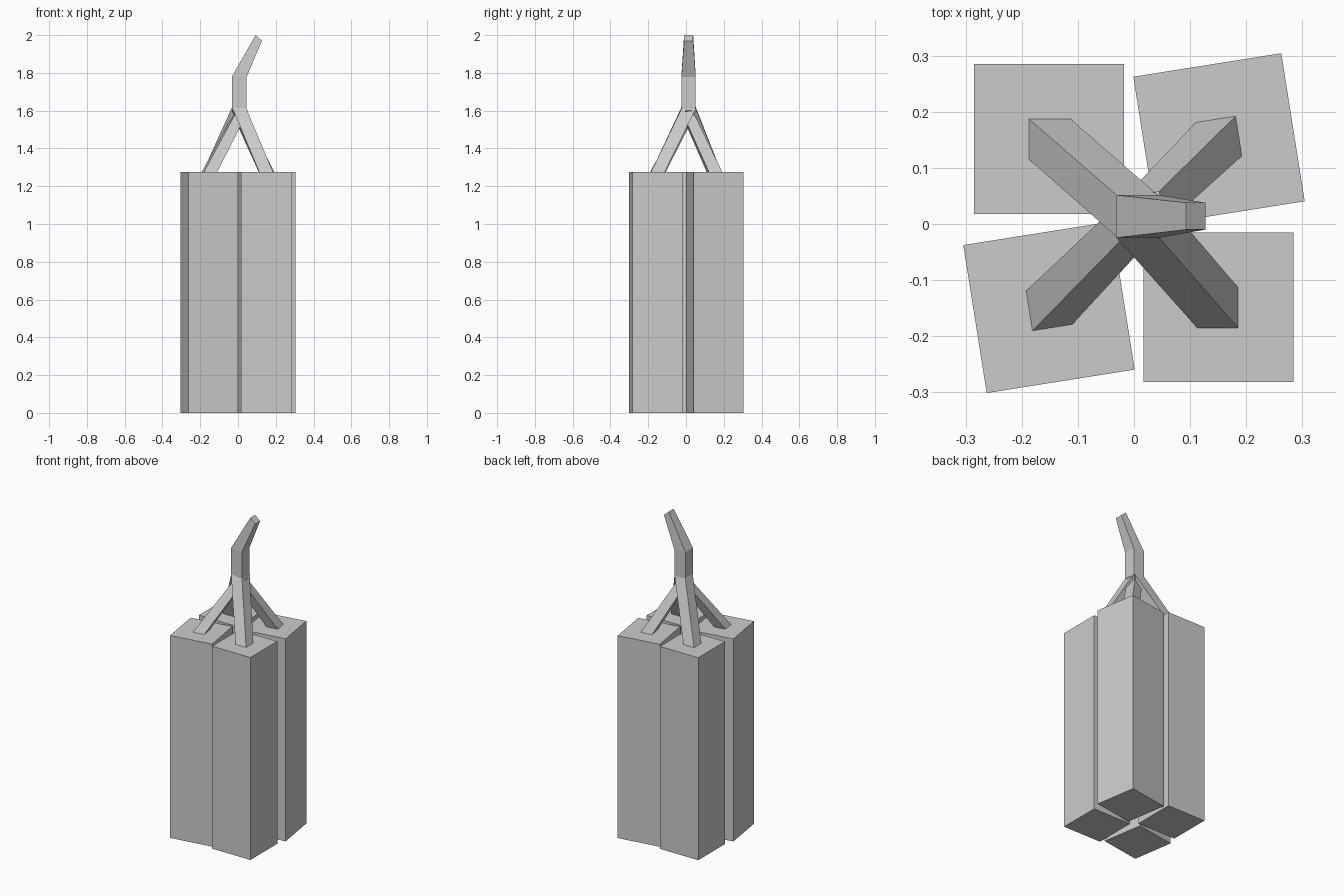
import bpy, bmesh
from math import radians, cos, sin

if "Cube" in bpy.data.objects:
    bpy.data.objects.remove(bpy.data.objects["Cube"])


def quad(cx, cy, z, sx, sy, deg=0, tilt=0):
    """Rectangular section; tilt lowers the +x side and raises the -x side."""
    c, s = cos(radians(deg)), sin(radians(deg))
    pts = []
    for i, j in ((-1, -1), (1, -1), (1, 1), (-1, 1)):
        x, y = i * sx / 2, j * sy / 2
        pts.append((cx + c * x - s * y, cy + s * x + c * y, z - i * tilt))
    return pts


def loft(name, sections):
    """Closed flat-faced solid through a series of four-sided sections."""
    bm = bmesh.new()
    rings = [[bm.verts.new(p) for p in sec] for sec in sections]
    bm.faces.new(rings[0][::-1])
    bm.faces.new(rings[-1])
    for a, b in zip(rings, rings[1:]):
        for i in range(4):
            j = (i + 1) % 4
            bm.faces.new((a[i], a[j], b[j], b[i]))
    bmesh.ops.recalc_face_normals(bm, faces=bm.faces)
    mesh = bpy.data.meshes.new(name)
    bm.to_mesh(mesh)
    bm.free()
    ob = bpy.data.objects.new(name, mesh)
    bpy.context.collection.objects.link(ob)
    return ob


TOP = 1.275    # height of the hanging blocks
SIZE = 0.267   # block width

# Four hanging blocks: two straight, two turned slightly
for name, x, y, deg in (("back_left", -0.1515, 0.1515, 0),
                        ("front_right", 0.1505, -0.1485, 0),
                        ("back_right", 0.1515, 0.1515, 9),
                        ("front_left", -0.1515, -0.1485, 9)):
    loft("block_" + name, [quad(x, y, 0, SIZE, SIZE, deg),
                           quad(x, y, TOP, SIZE, SIZE, deg)])

# Main stem: front right branch, upright trunk and bent tapering tip
HX, HY, HW = 0.007, 0.0135, 0.076
loft("main_stem", [quad(0.149, -0.149, TOP, 0.073, 0.072),
                   quad(HX, HY, 1.613, HW, HW, 0, 0.004),
                   quad(HX, HY, 1.78, HW, HW, 0, 0.002),
                   quad(0.110, 0.014, 1.985, 0.034, 0.048, 0, 0.015)])

# Three side branches joining the trunk
loft("branch_back_left", [quad(-0.150, 0.151, TOP, 0.074, 0.072),
                          quad(HX, HY, 1.617, HW - 0.002, HW - 0.002, 0, 0.004)])
loft("branch_back_right", [quad(0.151, 0.151, TOP, 0.072, 0.072, 9),
                           quad(-0.003, 0.001, 1.60, 0.06, 0.06, 9)])
loft("branch_front_left", [quad(-0.151, -0.149, TOP, 0.072, 0.072, 9),
                           quad(0.020, 0.024, 1.60, 0.06, 0.06, 9)])
